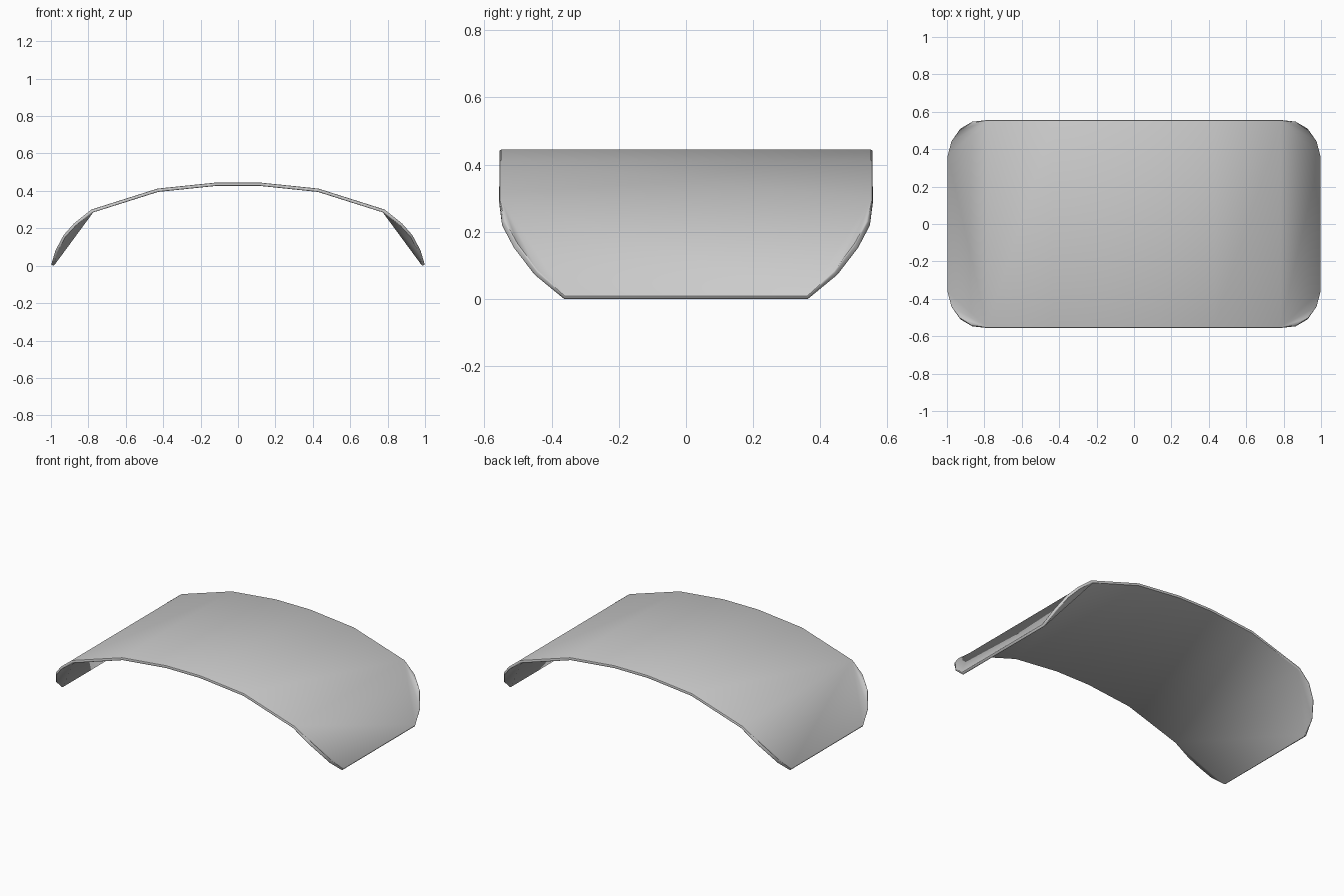
import bpy, bmesh

if "Cube" in bpy.data.objects:
    bpy.data.objects.remove(bpy.data.objects["Cube"])

# half of the arch: strip lines (x, z) and rounded corner points (x, y, z)
RIBS = [(0.12, 0.448), (0.43, 0.416), (0.79, 0.302)]
HALF_Y = 0.555
CORNER = [(0.79, HALF_Y, 0.302), (0.87, 0.54, 0.238), (0.935, 0.50, 0.165),
          (0.978, 0.44, 0.085), (1.0, 0.36, 0.012)]

bm = bmesh.new()


def face(points):
    bm.faces.new([bm.verts.new(p) for p in points])


# arched middle strips
line = [(-x, z) for x, z in reversed(RIBS)] + RIBS
for (x0, z0), (x1, z1) in zip(line, line[1:]):
    face([(x0, -HALF_Y, z0), (x1, -HALF_Y, z1), (x1, HALF_Y, z1), (x0, HALF_Y, z0)])

# sloping ends with rounded corner flaps
for sx in (-1, 1):
    a, e = CORNER[0], CORNER[-1]
    face([(sx * p[0], sy * p[1], p[2]) for p, sy in ((a, -1), (e, -1), (e, 1), (a, 1))])
    for sy in (-1, 1):
        for p, q in zip(CORNER[1:], CORNER[2:]):
            face([(sx * v[0], sy * v[1], v[2]) for v in (a, p, q)])

bmesh.ops.remove_doubles(bm, verts=bm.verts, dist=0.0005)
bmesh.ops.recalc_face_normals(bm, faces=bm.faces)
bm.normal_update()
if sum(f.normal.z * f.calc_area() for f in bm.faces) < 0:
    bmesh.ops.reverse_faces(bm, faces=bm.faces)

mesh = bpy.data.meshes.new("curved_panel")
bm.to_mesh(mesh)
bm.free()
panel = bpy.data.objects.new("curved_panel", mesh)
bpy.context.collection.objects.link(panel)

# thin sheet with softened rim
solid = panel.modifiers.new("thickness", 'SOLIDIFY')
solid.thickness = 0.018
solid.offset = -1
bevel = panel.modifiers.new("soft_rim", 'BEVEL')
bevel.width = 0.005
bevel.segments = 2
bevel.limit_method = 'ANGLE'
bevel.angle_limit = 1.1

bpy.context.view_layer.objects.active = panel
panel.select_set(True)
for name in ("thickness", "soft_rim"):
    bpy.ops.object.modifier_apply(modifier=name)
bpy.ops.object.shade_smooth_by_angle(angle=0.7)

# rest on the ground
low = min(v.co.z for v in panel.data.vertices)
for v in panel.data.vertices:
    v.co.z -= low
